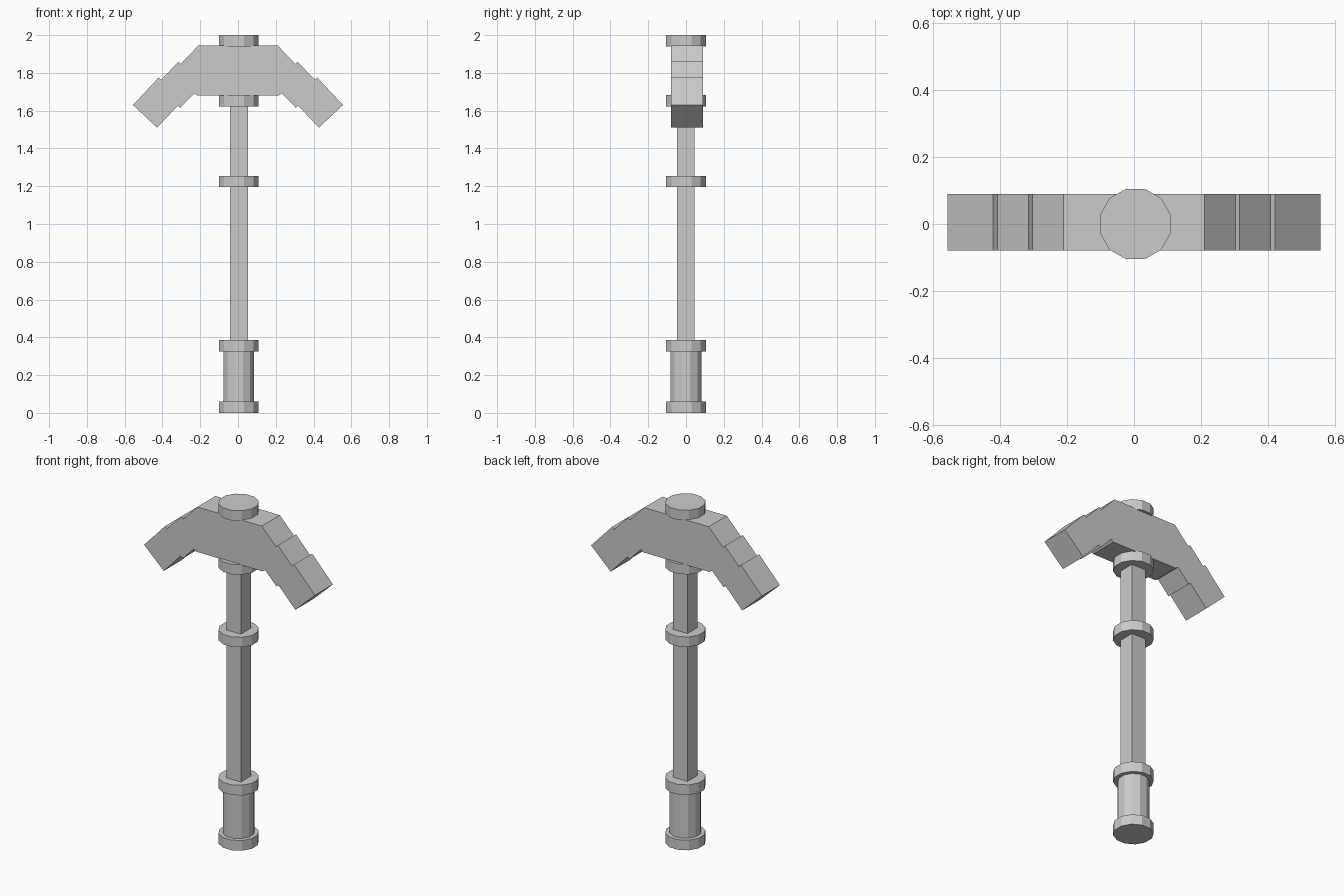
import bpy, bmesh, math

if "Cube" in bpy.data.objects:
    bpy.data.objects.remove(bpy.data.objects["Cube"])


def prism(name, sides, apothem, z0, z1, x=0.004, y=0.0):
    """Upright regular prism with flat sides facing the axes."""
    bpy.ops.mesh.primitive_cylinder_add(
        vertices=sides, radius=apothem / math.cos(math.pi / sides),
        depth=z1 - z0, location=(x, y, (z0 + z1) / 2))
    ob = bpy.context.object
    ob.name = name
    turn = math.pi / sides
    for v in ob.data.vertices:
        cx, cy = v.co.x, v.co.y
        v.co.x = cx * math.cos(turn) - cy * math.sin(turn)
        v.co.y = cx * math.sin(turn) + cy * math.cos(turn)
    return ob


# Handle: square shaft and twelve-sided grip
prism("shaft", 4, 0.047, 0.35, 1.70, x=0.005, y=-0.001)
prism("grip", 12, 0.082, 0.05, 0.34)

# Collars along the handle and the cap over the head
for name, z0, z1 in [("pommel", 0.0, 0.06), ("grip_collar", 0.325, 0.385),
                     ("middle_collar", 1.197, 1.255),
                     ("head_collar", 1.623, 1.683), ("top_cap", 1.94, 2.0)]:
    prism(name, 12, 0.105, z0, z1)

# Head: stepped, drooping arms, one mirrored profile extruded along y
half = [(0.21, 1.945), (0.303, 1.848), (0.315, 1.86), (0.407, 1.763),
        (0.42, 1.775), (0.556, 1.63), (0.428, 1.51), (0.318, 1.627),
        (0.306, 1.615), (0.232, 1.692), (0.216, 1.68)]
outline = half + [(-x, z) for x, z in reversed(half)]
y0, y1 = -0.079, 0.089
bm = bmesh.new()
face = bm.faces.new([bm.verts.new((x, y0, z)) for x, z in outline])
new = bmesh.ops.extrude_face_region(bm, geom=[face], use_keep_orig=True)["geom"]
bmesh.ops.translate(bm, vec=(0, y1 - y0, 0),
                    verts=[g for g in new if isinstance(g, bmesh.types.BMVert)])
bmesh.ops.recalc_face_normals(bm, faces=bm.faces)
mesh = bpy.data.meshes.new("pick_head")
bm.to_mesh(mesh)
bm.free()
bpy.context.collection.objects.link(bpy.data.objects.new("pick_head", mesh))
